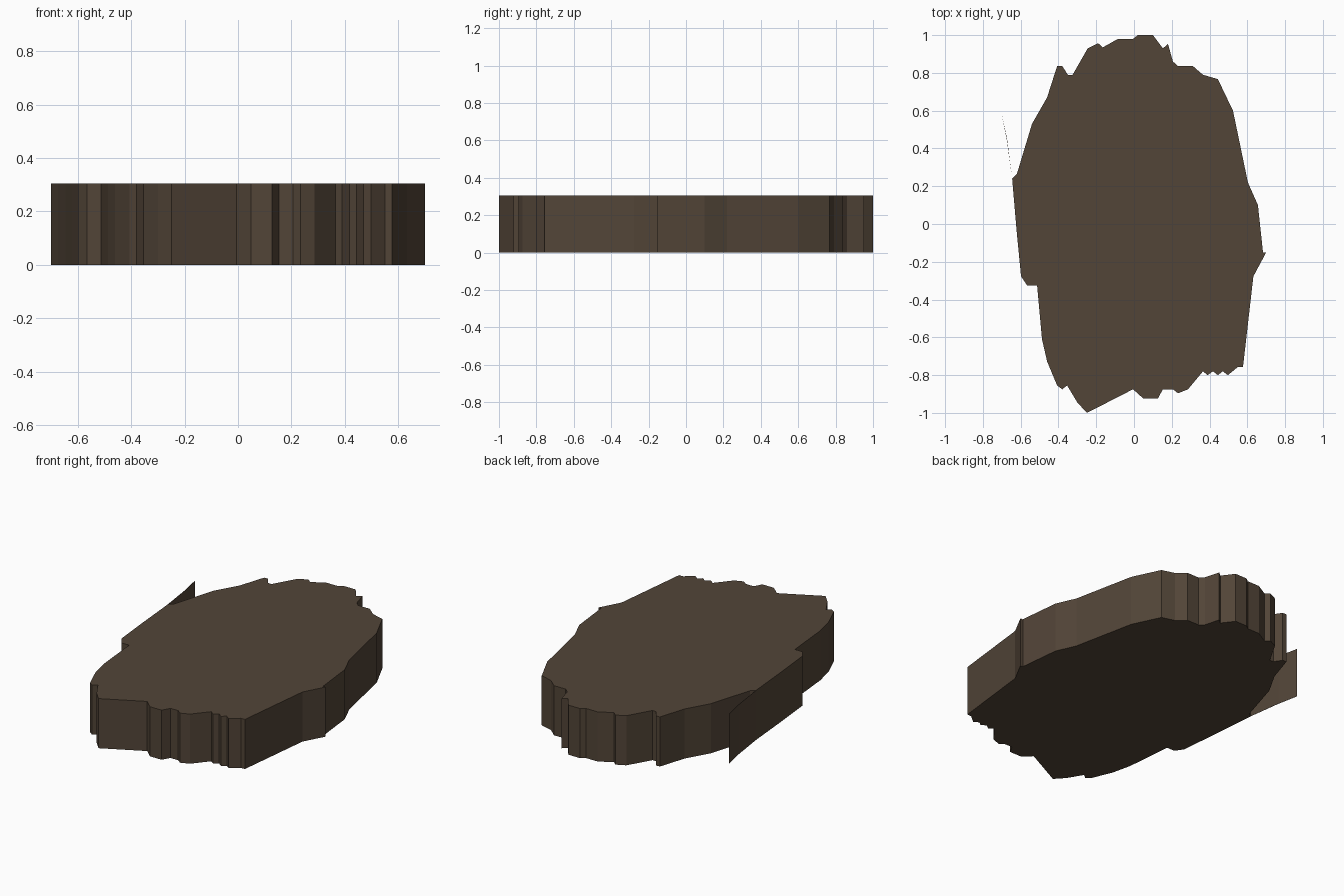
import bpy, bmesh

if "Cube" in bpy.data.objects:
    bpy.data.objects.remove(bpy.data.objects["Cube"])

HEIGHT = 0.305

stone = bpy.data.materials.new("dark brown stone")
stone.diffuse_color = (0.085, 0.059, 0.039, 1)
stone.use_nodes = True
stone.node_tree.nodes["Principled BSDF"].inputs["Base Color"].default_value = stone.diffuse_color

# Slab outline seen from above, clockwise from the left notch
OUTLINE = [
    (-.645, .24), (-.62, .265), (-.54, .53), (-.46, .67), (-.407, .836),
    (-.38, .836), (-.35, .79), (-.325, .79), (-.245, .93), (-.19, .957),
    (-.165, .935), (-.085, .98), (-.005, .98), (.02, 1), (.10, 1),
    (.153, .93), (.18, .953), (.206, .86), (.233, .836), (.312, .836),
    (.365, .79), (.444, .767), (.524, .60), (.603, .22), (.656, .10),
    (.683, -.15), (.70, -.15), (.632, -.277), (.577, -.757), (.55, -.757),
    (.497, -.80), (.47, -.78), (.444, -.80), (.418, -.78), (.39, -.80),
    (.365, -.78), (.286, -.875), (.233, -.896), (.206, -.875), (.153, -.875),
    (.127, -.923), (.048, -.923), (-.005, -.875), (-.249, -1), (-.30, -.945),
    (-.354, -.855), (-.38, -.875), (-.407, -.855), (-.46, -.728),
    (-.487, -.61), (-.513, -.325), (-.566, -.325), (-.598, -.277), (-.622, -.03),
]
# Paper-thin sliver standing off the left edge
SLIVER = [(-.645, .24), (-.672, .45), (-.70, .58), (-.674, .45)]


def prism(name, points):
    bm = bmesh.new()
    base = bm.faces.new([bm.verts.new((x, y, 0)) for x, y in points])
    top = bmesh.ops.extrude_face_region(bm, geom=[base], use_keep_orig=True)
    verts = [g for g in top["geom"] if isinstance(g, bmesh.types.BMVert)]
    bmesh.ops.translate(bm, verts=verts, vec=(0, 0, HEIGHT))
    bmesh.ops.recalc_face_normals(bm, faces=bm.faces)
    # Cut the concave caps into triangles
    caps = [f for f in bm.faces if len(f.verts) > 4]
    bmesh.ops.triangulate(bm, faces=caps, ngon_method='EAR_CLIP')
    mesh = bpy.data.meshes.new(name)
    bm.to_mesh(mesh)
    bm.free()
    mesh.materials.append(stone)
    obj = bpy.data.objects.new(name, mesh)
    bpy.context.collection.objects.link(obj)
    return obj


prism("rock_slab", OUTLINE)
prism("edge_sliver", SLIVER)
